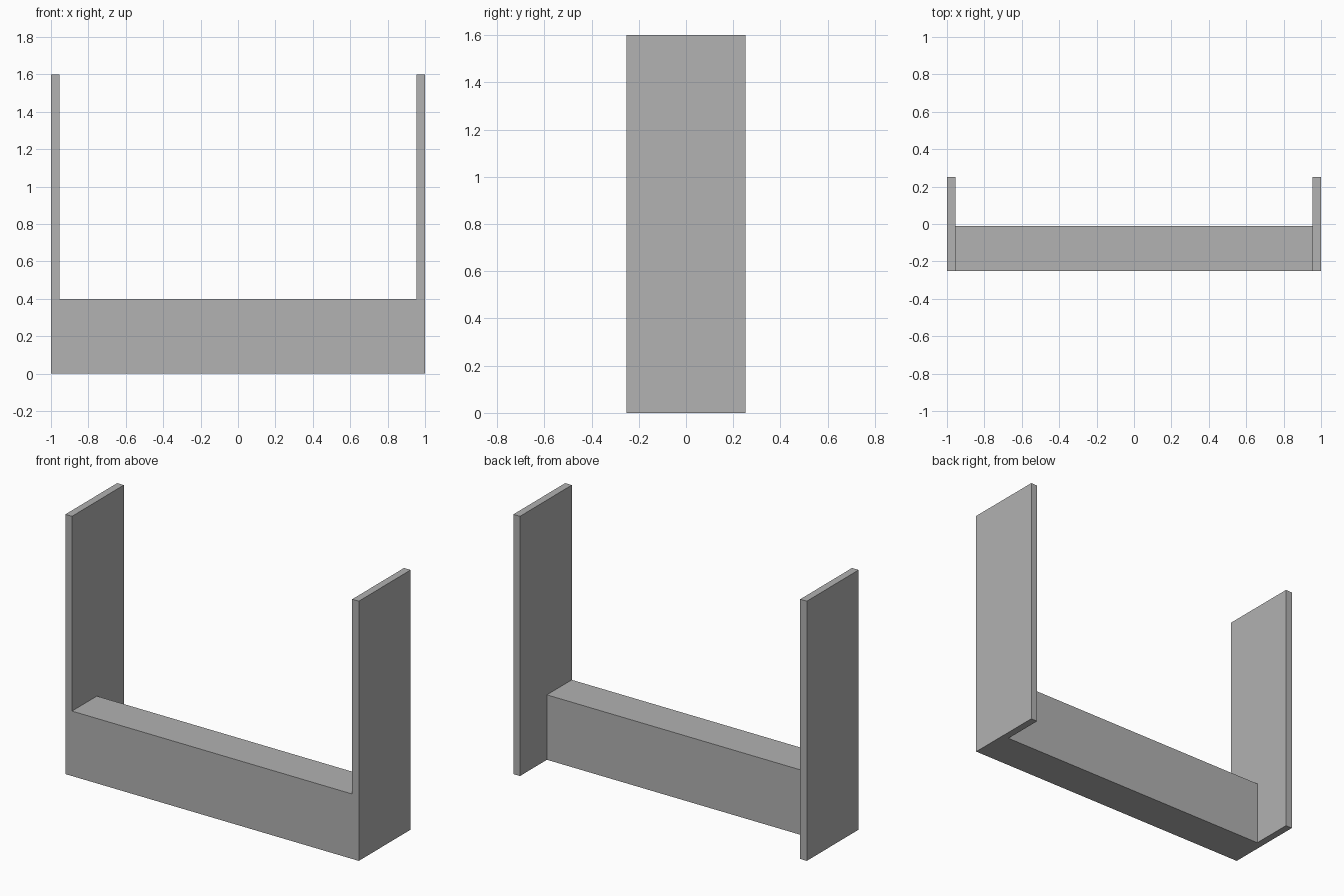
import bpy

cube = bpy.data.objects.get("Cube")
if cube:
    bpy.data.objects.remove(cube, do_unlink=True)

# Single plain grey
grey = bpy.data.materials.new("plain_grey")
grey.use_nodes = True
colour = (0.445, 0.445, 0.445, 1)
grey.diffuse_color = colour
grey.node_tree.nodes["Principled BSDF"].inputs["Base Color"].default_value = colour


def box(name, low, high):
    """Flat-sided box between two opposite corners."""
    centre = [(a + b) / 2 for a, b in zip(low, high)]
    bpy.ops.mesh.primitive_cube_add(size=1, location=centre)
    obj = bpy.context.object
    obj.name = name
    obj.scale = [b - a for a, b in zip(low, high)]
    bpy.ops.object.transform_apply(location=False, rotation=False, scale=True)
    obj.data.materials.append(grey)
    return obj


HALF_WIDTH = 1.0
HALF_DEPTH = 0.252
INNER = HALF_WIDTH - 0.045   # inner face of the side panels
HEIGHT = 1.6

# Tall upright panels at both ends
box("left_side_panel", (INNER, -HALF_DEPTH, 0), (HALF_WIDTH, HALF_DEPTH, HEIGHT))
box("right_side_panel", (-HALF_WIDTH, -HALF_DEPTH, 0), (-INNER, HALF_DEPTH, HEIGHT))

# Low beam between the panels, flush with their front edges
box("front_beam", (-INNER, -HALF_DEPTH, 0), (INNER, -0.01, 0.4))
